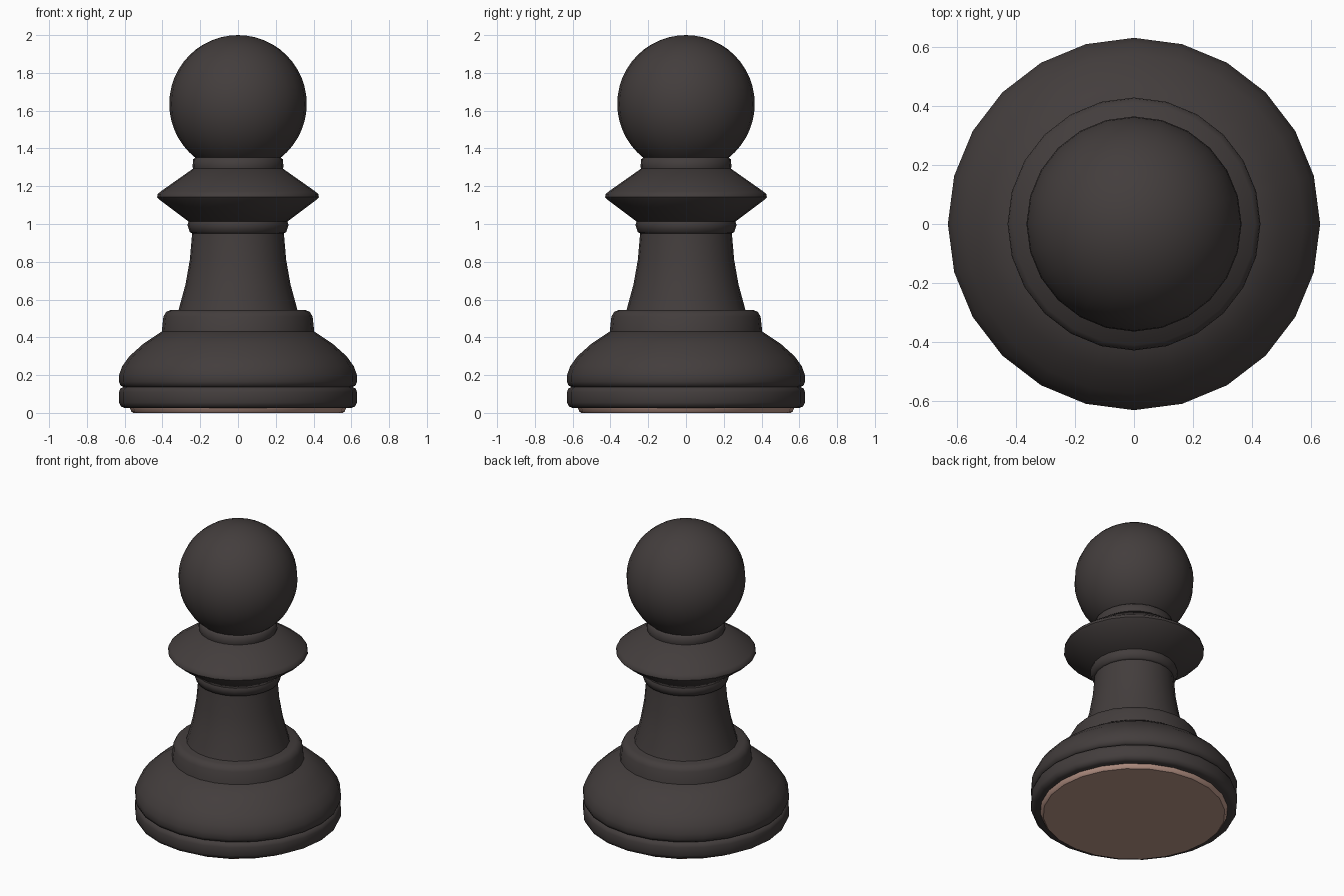
import bpy, bmesh, math

if "Cube" in bpy.data.objects:
    bpy.data.objects.remove(bpy.data.objects["Cube"])

SIDES = 24

def material(name, rgb):
    m = bpy.data.materials.new(name)
    m.diffuse_color = (*rgb, 1)
    m.use_nodes = True
    m.node_tree.nodes["Principled BSDF"].inputs["Base Color"].default_value = m.diffuse_color
    return m

dark = material("dark_wood", (0.056, 0.047, 0.046))
felt = material("brown_felt", (0.50, 0.31, 0.25))

def finish(obj, mat, angle=35):
    obj.data.materials.append(mat)
    bpy.ops.object.select_all(action='DESELECT')
    obj.select_set(True)
    bpy.context.view_layer.objects.active = obj
    bpy.ops.object.shade_smooth_by_angle(angle=math.radians(angle))

def lathe(name, profile, mat, angle=35):
    """Spin (radius, height) points around z and cap both ends."""
    bm = bmesh.new()
    rings = []
    for r, z in profile:
        rings.append([bm.verts.new((r * math.cos(2 * math.pi * i / SIDES),
                                    r * math.sin(2 * math.pi * i / SIDES), z))
                      for i in range(SIDES)])
    for a, b in zip(rings, rings[1:]):
        for i in range(SIDES):
            j = (i + 1) % SIDES
            bm.faces.new((a[i], a[j], b[j], b[i]))
    bm.faces.new(rings[0][::-1])
    bm.faces.new(rings[-1])
    me = bpy.data.meshes.new(name)
    bm.to_mesh(me)
    bm.free()
    obj = bpy.data.objects.new(name, me)
    bpy.context.collection.objects.link(obj)
    finish(obj, mat, angle)

# felt pad underneath
lathe("felt_pad", [(0.555, 0), (0.565, 0.008), (0.575, 0.03)], felt, 30)
# base ring and dome
lathe("base_ring", [(0.60, 0.026), (0.62, 0.034), (0.63, 0.055), (0.63, 0.11),
                    (0.622, 0.13), (0.605, 0.138)], dark, 50)
lathe("base_dome", [(0.605, 0.136), (0.622, 0.145), (0.63, 0.165), (0.63, 0.20),
                    (0.613, 0.247), (0.575, 0.30), (0.50, 0.367), (0.405, 0.43)], dark, 50)
# lower collar and stem
lathe("lower_collar", [(0.405, 0.42), (0.395, 0.51), (0.38, 0.535), (0.355, 0.545)], dark, 50)
lathe("stem", [(0.316, 0.54), (0.278, 0.68), (0.255, 0.81), (0.243, 0.95)], dark)
# ring and flared disc under the head
lathe("stem_ring", [(0.242, 0.95), (0.255, 0.956), (0.268, 0.995), (0.262, 1.012)], dark, 50)
lathe("flared_disc", [(0.255, 1.008), (0.415, 1.128), (0.428, 1.142), (0.425, 1.158),
                      (0.41, 1.172), (0.235, 1.295)], dark, 50)
lathe("upper_ring", [(0.236, 1.285), (0.241, 1.305), (0.237, 1.343), (0.22, 1.356)], dark, 50)
# round head
bpy.ops.mesh.primitive_uv_sphere_add(segments=SIDES, ring_count=24, radius=0.364,
                                     location=(0, 0, 1.636))
head = bpy.context.object
head.name = "head"
finish(head, dark)
